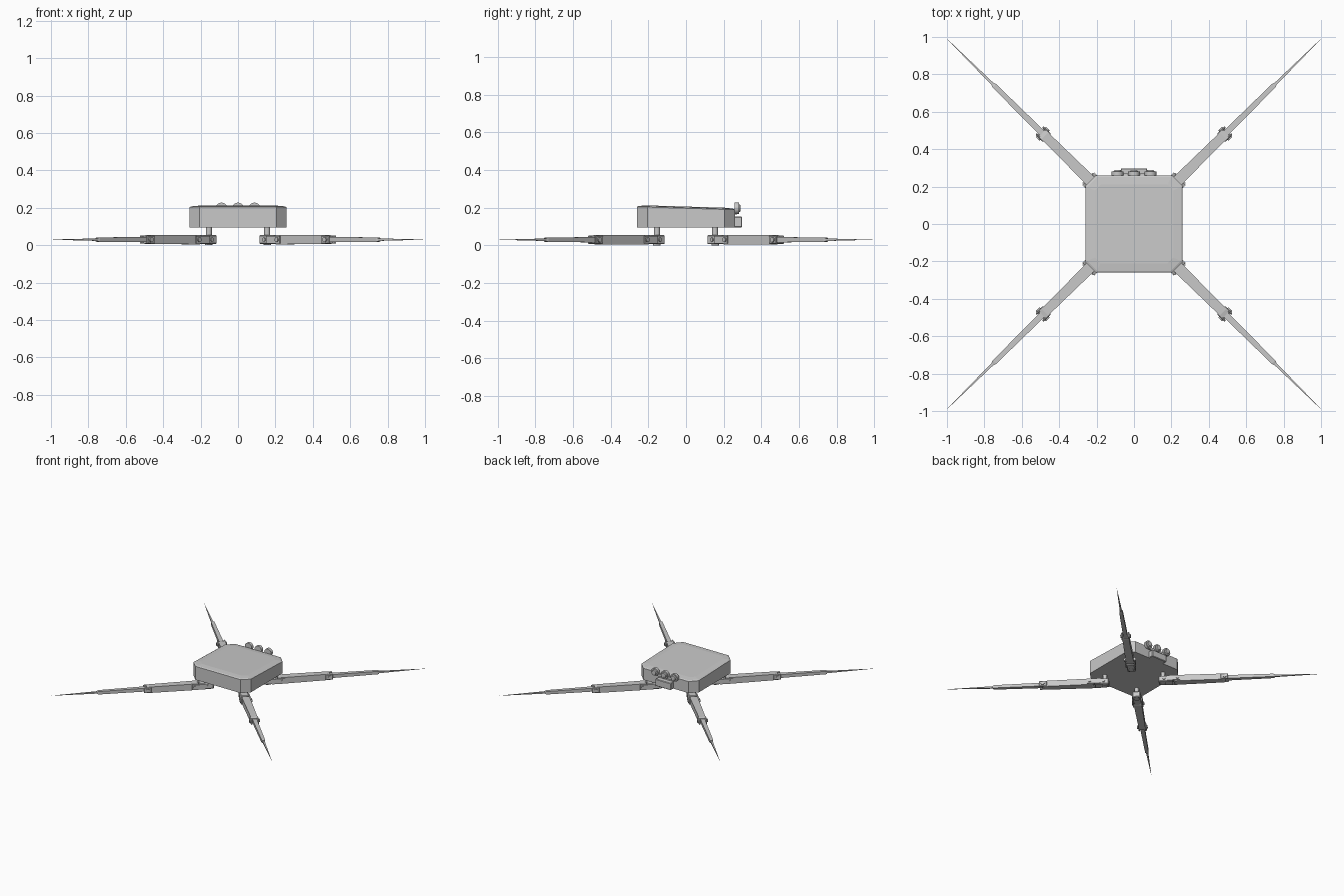
import bpy, bmesh, math
from mathutils import Matrix, Vector

if "Cube" in bpy.data.objects:
    bpy.data.objects.remove(bpy.data.objects["Cube"])

grey = bpy.data.materials.new("light_grey")
grey.diffuse_color = (0.58, 0.58, 0.58, 1)
grey.use_nodes = True
grey.node_tree.nodes["Principled BSDF"].inputs["Base Color"].default_value = grey.diffuse_color


def finish(name, bm, mat=Matrix(), smooth=False):
    bmesh.ops.transform(bm, matrix=mat, verts=bm.verts)
    bmesh.ops.recalc_face_normals(bm, faces=bm.faces)
    me = bpy.data.meshes.new(name)
    bm.to_mesh(me)
    bm.free()
    me.materials.append(grey)
    ob = bpy.data.objects.new(name, me)
    bpy.context.collection.objects.link(ob)
    if smooth:
        bpy.ops.object.select_all(action='DESELECT')
        ob.select_set(True)
        bpy.context.view_layer.objects.active = ob
        bpy.ops.object.shade_smooth_by_angle(angle=math.radians(35))
    return ob


def loft(name, rings, mat=Matrix()):
    """Skin closed rings of points and cap both ends."""
    bm = bmesh.new()
    vs = [[bm.verts.new(p) for p in r] for r in rings]
    n = len(vs[0])
    for a, b in zip(vs, vs[1:]):
        for i in range(n):
            j = (i + 1) % n
            bm.faces.new((a[i], a[j], b[j], b[i]))
    bm.faces.new(vs[0])
    bm.faces.new(vs[-1])
    return finish(name, bm, mat)


def bar(name, sections, mat=Matrix(), zc=0.03):
    """Bar along x; sections are (x, half width, half height)."""
    return loft(name, [[(x, -w, zc - h), (x, w, zc - h), (x, w, zc + h), (x, -w, zc + h)]
                       for x, w, h in sections], mat)


def box(name, lo, hi, mat=Matrix(), bevel=0.0):
    bm = bmesh.new()
    bmesh.ops.create_cube(bm, size=1)
    for v in bm.verts:
        v.co = Vector([(a + b) / 2 + c * (b - a) for a, b, c in zip(lo, hi, v.co)])
    if bevel:
        bmesh.ops.bevel(bm, geom=bm.edges[:], offset=bevel, segments=1, affect='EDGES')
    return finish(name, bm, mat)


def rod(name, centre, r, length, axis='Z', mat=Matrix(), sides=16, r2=None):
    bm = bmesh.new()
    bmesh.ops.create_cone(bm, cap_ends=True, segments=sides, radius1=r,
                          radius2=r if r2 is None else r2, depth=length)
    rot = {'Z': Matrix(), 'Y': Matrix.Rotation(-math.pi / 2, 4, 'X'),
           'X': Matrix.Rotation(math.pi / 2, 4, 'Y')}[axis]
    return finish(name, bm, mat @ Matrix.Translation(centre) @ rot, True)


# body: chamfered square with a sloping, slightly crowned lid
def octagon(s, c, z):
    k = s - c
    pts = [(s, -k), (s, k), (k, s), (-k, s), (-s, k), (-s, -k), (-k, -s), (k, -s)]
    return [(x, y, z(y)) for x, y in pts]


loft("body_shell", [
    octagon(0.26, 0.055, lambda y: 0.095),
    octagon(0.26, 0.055, lambda y: 0.197 - 0.03 * y),
    octagon(0.25, 0.053, lambda y: 0.202 - 0.03 * y),
    octagon(0.21, 0.030, lambda y: 0.206 - 0.03 * y),
])

# sensor cluster on the back
box("sensor_bracket", (-0.07, 0.255, 0.095), (0.07, 0.298, 0.152), bevel=0.004)
box("sensor_bar", (-0.09, 0.255, 0.165), (0.09, 0.270, 0.185))
for i, x in enumerate((-0.088, 0, 0.088)):
    rod(f"sensor_disc_{i}", (x, 0.270, 0.197), 0.031, 0.024, 'Y', sides=20)
    rod(f"sensor_lens_{i}", (x, 0.285, 0.197), 0.022, 0.008, 'Y', sides=20, r2=0.016)

# four legs, each built along x and turned to its corner
a = math.atan2(0.99, 1.0)
for name, ang in (("back_right", a), ("back_left", math.pi - a),
                  ("front_left", math.pi + a), ("front_right", -a)):
    m = Matrix.Rotation(ang, 4, 'Z')
    # hip
    rod(name + "_hip_pin", (0.219, 0, 0.075), 0.016, 0.05, mat=m)
    box(name + "_hip_block", (0.187, -0.031, 0.006), (0.295, 0.031, 0.054), m, 0.005)
    for s in (-1, 1):
        y0, y1 = sorted((s * 0.031, s * 0.039))
        box(f"{name}_hip_ear_{s}", (0.25, y0, 0.010), (0.35, y1, 0.050), m)
        rod(f"{name}_hip_bolt_{s}", (0.228, s * 0.033, 0.03), 0.011, 0.008, 'Y', m, 12)
    rod(name + "_hip_axle", (0.332, 0, 0.03), 0.012, 0.092, 'Y', m, 12)
    # upper leg
    bar(name + "_upper_leg", [(0.30, 0.028, 0.02), (0.315, 0.03, 0.025),
                              (0.67, 0.025, 0.024), (0.69, 0.022, 0.02)], m)
    # knee fork and axle
    for s in (-1, 1):
        y0, y1 = sorted((s * 0.020, s * 0.031))
        box(f"{name}_knee_ear_{s}", (0.655, y0, 0.008), (0.712, y1, 0.052), m, 0.004)
    rod(name + "_knee_axle", (0.686, 0, 0.03), 0.014, 0.078, 'Y', m, 12)
    # lower leg and pointed tip
    bar(name + "_lower_leg", [(0.66, 0.017, 0.014), (1.05, 0.013, 0.012),
                              (1.062, 0.010, 0.009)], m)
    bar(name + "_leg_tip", [(1.04, 0.008, 0.007), (1.2, 0.005, 0.004),
                            (1.407, 0.0004, 0.0004)], m)
    # foot of the hip, resting on the ground
    rod(name + "_hip_cap", (0.219, 0, 0.004), 0.02, 0.008, mat=m)
